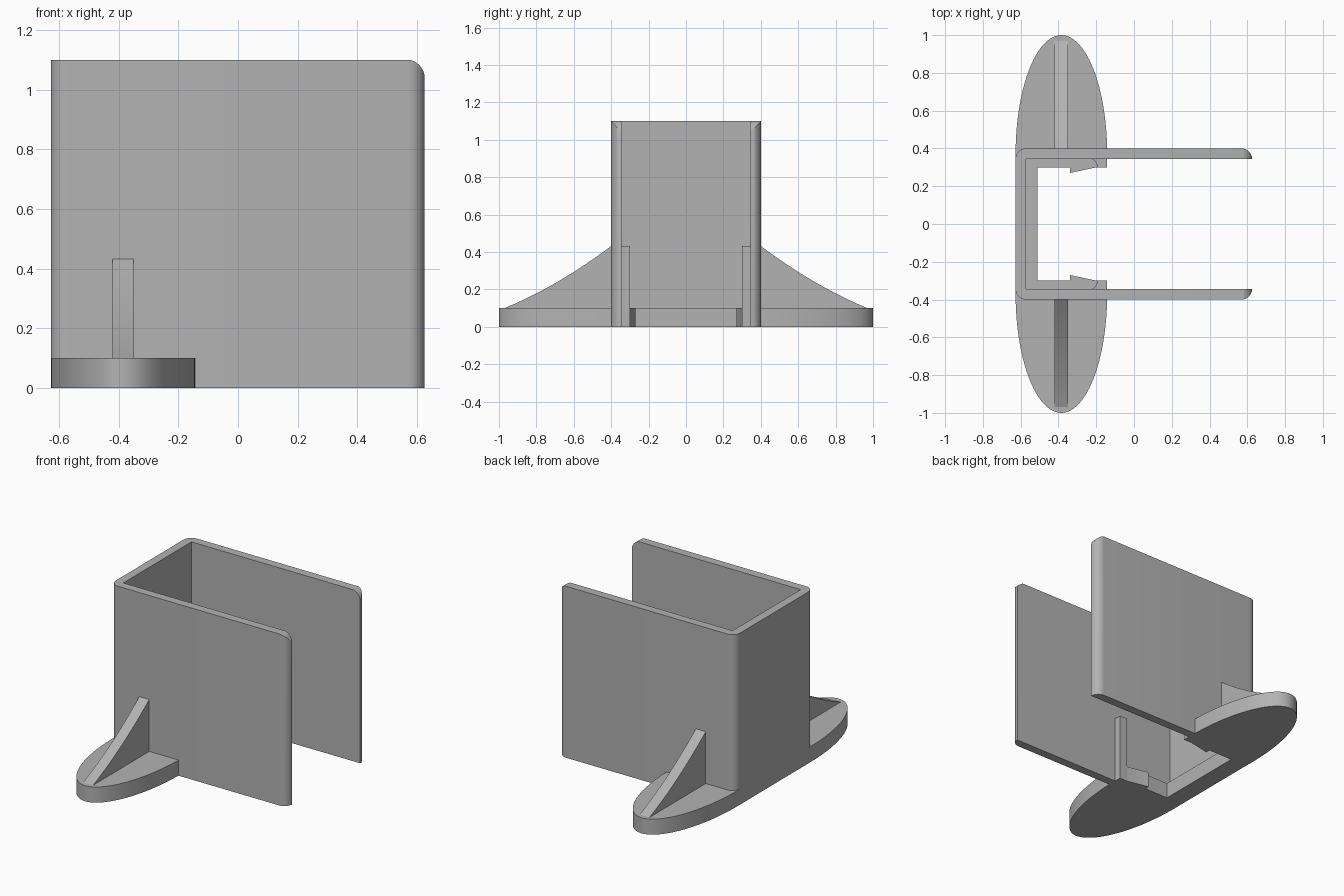
import bpy, bmesh, math
from mathutils import Vector

if "Cube" in bpy.data.objects:
    bpy.data.objects.remove(bpy.data.objects["Cube"], do_unlink=True)

grey = bpy.data.materials.new("plain grey")
grey.use_nodes = True
COLOUR = (0.45, 0.45, 0.45, 1)
grey.diffuse_color = COLOUR
grey.node_tree.nodes["Principled BSDF"].inputs["Base Color"].default_value = COLOUR

BACK, OPEN, TOP = -0.627, 0.625, 1.10     # channel extents
OUT, IN = 0.40, 0.345                     # wall faces
FOOT_R, FOOT_H = -0.142, 0.10             # foot edge and thickness


def arc(cx, cy, rx, ry, a0, a1, n=10):
    """Points on an elliptical arc, angles in degrees."""
    angles = [math.radians(a0 + (a1 - a0) * i / n) for i in range(n + 1)]
    return [(cx + rx * math.cos(a), cy + ry * math.sin(a)) for a in angles]


def mirrored(half):
    """Close a half outline by reflecting it across y = 0."""
    return half + [(x, -y) for x, y in reversed(half)]


def prism(name, outline, place, direction):
    """Extrude a 2D outline placed in space along a direction."""
    bm = bmesh.new()
    face = bm.faces.new([bm.verts.new(place(u, v)) for u, v in outline])
    ext = bmesh.ops.extrude_face_region(bm, geom=[face], use_keep_orig=True)
    moved = [g for g in ext["geom"] if isinstance(g, bmesh.types.BMVert)]
    bmesh.ops.translate(bm, verts=moved, vec=Vector(direction))
    bmesh.ops.recalc_face_normals(bm, faces=bm.faces)
    mesh = bpy.data.meshes.new(name)
    bm.to_mesh(mesh)
    bm.free()
    mesh.materials.append(grey)
    ob = bpy.data.objects.new(name, mesh)
    bpy.context.collection.objects.link(ob)
    return ob


def smooth(ob):
    bpy.ops.object.select_all(action="DESELECT")
    ob.select_set(True)
    bpy.context.view_layer.objects.active = ob
    bpy.ops.object.shade_smooth_by_angle(angle=math.radians(30))


def flat(u, v):
    return (u, v, 0)


# U-shaped channel, rounded at the outer corners and the open ends
half = [(BACK + 0.055, IN), (OPEN, IN)]
half += arc(OPEN - 0.055, IN, 0.055, OUT - IN, 0, 90)
half += arc(BACK + 0.055, OUT - 0.055, 0.055, 0.055, 90, 180)
channel = prism("channel", mirrored(half), flat, (0, 0, TOP))

# Rounding of the upper corners at the open end
side = [(-1, -0.5), (OPEN + 0.002, -0.5)]
side += arc(OPEN - 0.063, TOP - 0.065, 0.065, 0.067, 0, 90)
side += [(-1, TOP + 0.002)]
cutter = prism("corner_cutter", side, lambda u, v: (u, -0.7, v), (0, 1.4, 0))
cutter.hide_render = True
cut = channel.modifiers.new("round corners", "BOOLEAN")
cut.operation, cut.object, cut.solver = "INTERSECT", cutter, "EXACT"
bpy.context.view_layer.objects.active = channel
bpy.ops.object.modifier_apply(modifier=cut.name)
bpy.data.objects.remove(cutter, do_unlink=True)
smooth(channel)

# Foot plate with half-ellipse ends, inner ledge and latch wedges
half = [(-0.51, 0.30), (-0.34, 0.30), (-0.34, 0.27), (-0.20, 0.30), (FOOT_R, 0.30)]
half += arc((BACK + FOOT_R) / 2, 0.37, (FOOT_R - BACK) / 2, 0.63, 0, 180, 48)
smooth(prism("foot_plate", mirrored(half), flat, (0, 0, FOOT_H)))

for s, label in ((-1, "front"), (1, "back")):
    # Gusset with a gently hollow sloping edge
    slope = []
    for i in range(13):
        t = i / 12
        slope.append((0.39 + 0.58 * t, 0.44 - 0.44 * t + 0.10 * t * t))
    outline = [(0.37, 0.05), (0.37, 0.44)] + slope + [(0.97, 0.05)]
    smooth(prism(label + "_gusset", outline,
                 lambda u, v: (-0.42, s * u, v), (0.07, 0, 0)))

    # Upright stop inside the wall, rounded on its inner side
    stop = [(FOOT_R, 0.36), (FOOT_R, 0.30)]
    stop += arc(-0.245, 0.30, 0.05, 0.05, 0, 60, 6) + [(-0.22, 0.36)]
    smooth(prism(label + "_stop", stop,
                 lambda u, v: (u, s * v, 0.01), (0, 0, 0.423)))
